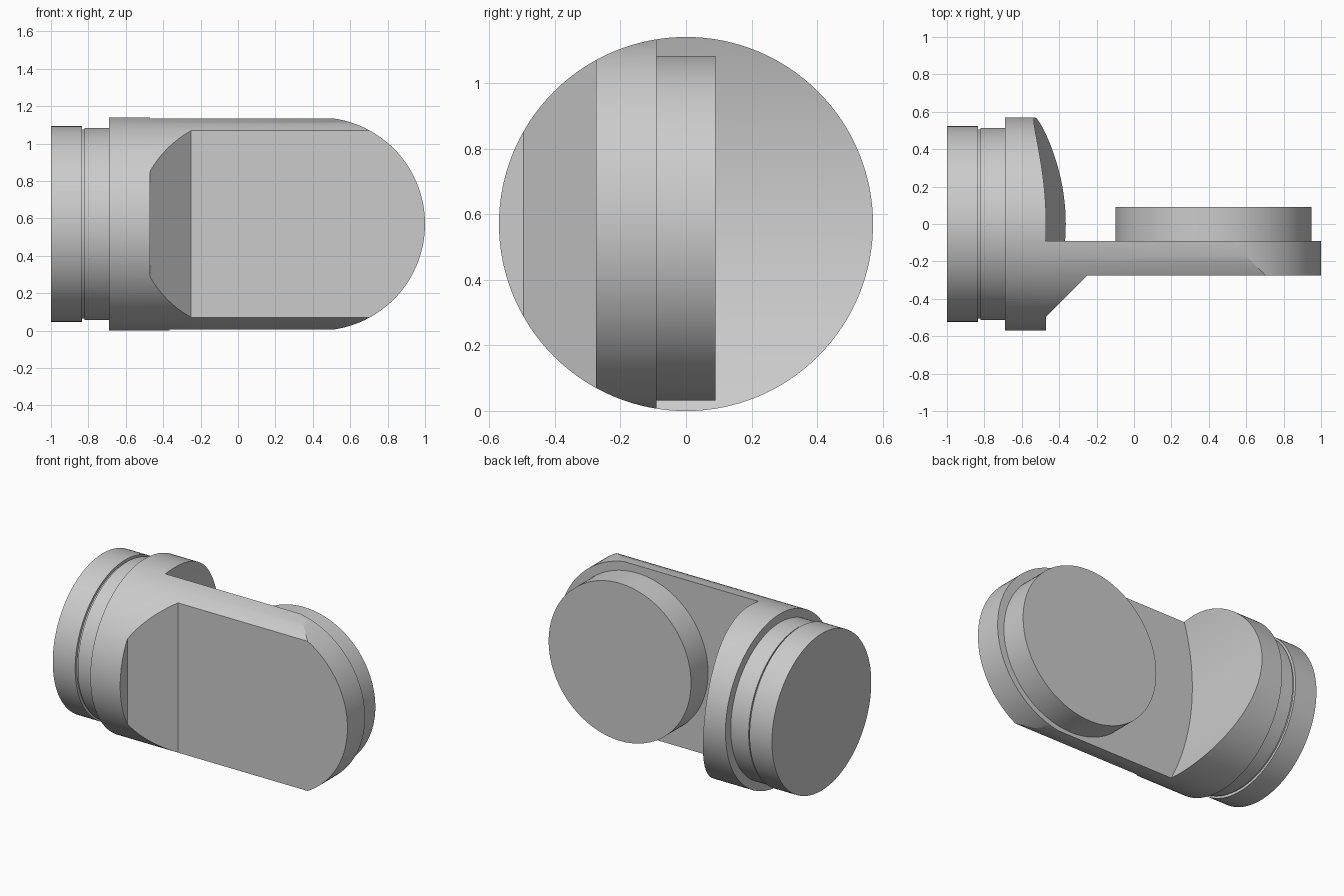
import bpy, bmesh, math
from mathutils import Vector

cube = bpy.data.objects.get("Cube")
if cube:
    bpy.data.objects.remove(cube, do_unlink=True)

MID = 0.57      # height of the main axis
RAD = 0.57      # radius of the main body
SEG = 128

steel = bpy.data.materials.new("light_grey")
steel.use_nodes = True
colour = (0.6, 0.6, 0.6, 1)
steel.diffuse_color = colour
steel.node_tree.nodes["Principled BSDF"].inputs["Base Color"].default_value = colour


def finish(name, bm):
    bmesh.ops.recalc_face_normals(bm, faces=bm.faces)
    mesh = bpy.data.meshes.new(name)
    bm.to_mesh(mesh)
    bm.free()
    mesh.materials.append(steel)
    obj = bpy.data.objects.new(name, mesh)
    bpy.context.collection.objects.link(obj)
    return obj


def prism(name, points, direction):
    """Extrude a closed outline along a direction."""
    bm = bmesh.new()
    face = bm.faces.new([bm.verts.new(p) for p in points])
    new = bmesh.ops.extrude_face_region(bm, geom=[face])["geom"]
    verts = [v for v in new if isinstance(v, bmesh.types.BMVert)]
    bmesh.ops.translate(bm, verts=verts, vec=Vector(direction))
    return finish(name, bm)


def turned(name, profile):
    """Stack of rings (x, radius) around the main axis, capped at both ends."""
    bm = bmesh.new()
    rings = []
    for x, r in profile:
        angles = [2 * math.pi * i / SEG for i in range(SEG)]
        rings.append([bm.verts.new((x, r * math.cos(a), MID + r * math.sin(a))) for a in angles])
    for a, b in zip(rings, rings[1:]):
        for i in range(SEG):
            j = (i + 1) % SEG
            bm.faces.new((a[i], a[j], b[j], b[i]))
    bm.faces.new(rings[0])
    bm.faces.new(rings[-1])
    return finish(name, bm)


def arc(cx, cz, r, start, end, y, steps):
    angles = [math.radians(start + (end - start) * i / steps) for i in range(steps + 1)]
    return [(cx + r * math.cos(a), y, cz + r * math.sin(a)) for a in angles]


def cut(target, tool, operation):
    mod = target.modifiers.new(tool.name, "BOOLEAN")
    mod.operation = operation
    mod.solver = "EXACT"
    mod.object = tool
    bpy.context.view_layer.objects.active = target
    bpy.ops.object.modifier_apply(modifier=mod.name)
    bpy.data.objects.remove(tool, do_unlink=True)


# Main body: a round bar milled down to a flat tongue
body = turned("body_with_tongue", [(-0.69, RAD), (1.1, RAD)])

# Rounded tongue end
end = arc(0.43, MID, RAD, -90, 90, -1, 64)
cut(body, prism("end_outline", [(-1, -1, -0.1), (0.3, -1, -0.1), (0.43, -1, 0)] + end[1:-1]
                + [(0.43, -1, 2 * MID), (0.3, -1, 1.3), (-1, -1, 1.3)], (0, 2, 0)), "INTERSECT")

# Back pocket with a slightly off-centre concave wall
wall = arc(0.982, MID + 0.129, 1.5175, 150, 212, -0.09, 48)
cut(body, prism("back_pocket", wall + [(1.3, -0.09, -0.3), (1.3, -0.09, 1.5)], (0, 1, 0)), "DIFFERENCE")

# Front flat with its sloped shoulder
shoulder = [(-0.47, -1), (-0.47, -0.495), (-0.25, -0.275), (1.3, -0.275), (1.3, -1)]
cut(body, prism("front_flat", [(x, y, -0.2) for x, y in shoulder], (0, 0, 1.6)), "DIFFERENCE")

# Stepped plug with a narrow groove
plug = turned("stepped_plug", [(-1, 0.523), (-0.835, 0.523), (-0.835, 0.505), (-0.822, 0.505),
                               (-0.822, 0.514), (-0.68, 0.514)])

# Round pad on the back of the tongue
pad = prism("round_pad", arc(0.425, 0.557, 0.525, 0, 360, -0.1, SEG)[:-1], (0, 0.19, 0))

# Smooth shading with crisp edges
for obj in (body, plug, pad):
    bpy.ops.object.select_all(action="DESELECT")
    obj.select_set(True)
    bpy.context.view_layer.objects.active = obj
    bpy.ops.object.shade_smooth_by_angle(angle=math.radians(25))
